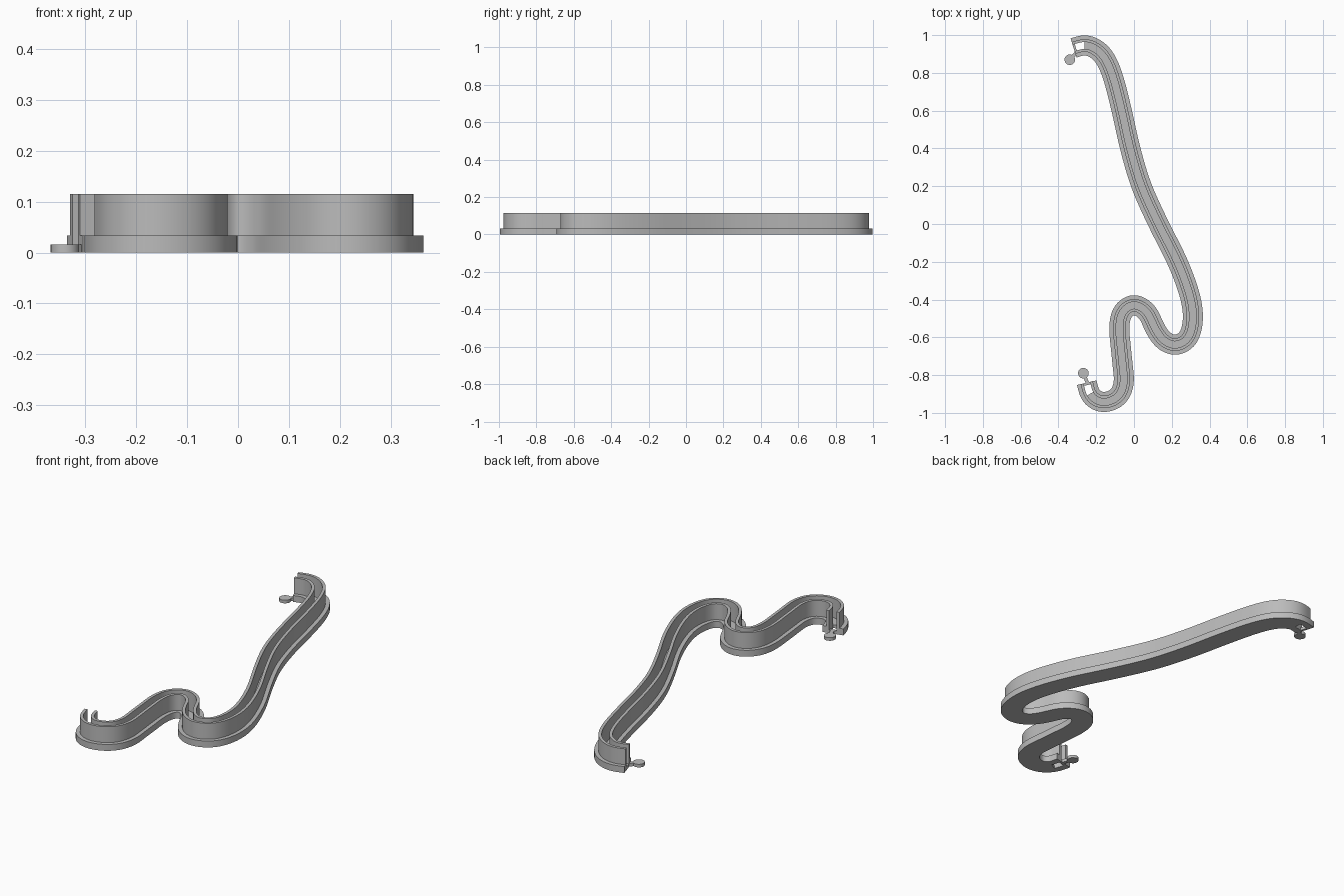
import bpy, bmesh, math
from mathutils import Vector

cube = bpy.data.objects.get("Cube")
if cube:
    bpy.data.objects.remove(cube)

GREY = (0.5, 0.5, 0.5, 1)
mat = bpy.data.materials.new("plain grey")
mat.use_nodes = True
mat.diffuse_color = GREY
mat.node_tree.nodes["Principled BSDF"].inputs["Base Color"].default_value = GREY

# Centreline of the winding channel, from the back end to the front end
PATH = [(-.32, .932), (-.25, .947), (-.17, .9), (-.115, .79), (-.065, .6),
        (-.02, .4), (.04, .2), (.13, 0), (.23, -.2), (.296, -.38), (.312, -.51),
        (.285, -.605), (.22, -.642), (.155, -.615), (.11, -.55), (.07, -.468), (0, -.426),
        (-.062, -.468), (-.078, -.55), (-.07, -.65), (-.06, -.75), (-.054, -.84),
        (-.085, -.915), (-.165, -.945), (-.228, -.91), (-.25, -.84)]
HALF, WALL, INNER = .053, .033, .018     # half widths: flange, wall, channel
TOP, LEDGE, FLOOR = .115, .033, .016     # heights


def spline(pts, steps=24):
    """Smooth curve through the points, resampled evenly by length."""
    p = [Vector(q) for q in pts]
    p = [2 * p[0] - p[1]] + p + [2 * p[-1] - p[-2]]
    raw = []
    for a, b, c, d in zip(p, p[1:], p[2:], p[3:]):
        for i in range(steps):
            t = i / steps
            raw.append(b + (c - a) * t / 2 + (a - 2.5 * b + 2 * c - d / 2) * t ** 2
                       + (1.5 * (b - c) + (d - a) / 2) * t ** 3)
    raw.append(p[-2])
    out, gap = [raw[0]], 0
    for a, b in zip(raw, raw[1:]):
        gap += (b - a).length
        if gap >= .01:
            out.append(b)
            gap = 0
    for _ in range(6):
        out = [out[0]] + [(a + 2 * b + c) / 4 for a, b, c in zip(out, out[1:], out[2:])] + [out[-1]]
    return out


def finish(bm, name, smooth=True):
    bmesh.ops.recalc_face_normals(bm, faces=bm.faces)
    mesh = bpy.data.meshes.new(name)
    bm.to_mesh(mesh)
    bm.free()
    mesh.materials.append(mat)
    obj = bpy.data.objects.new(name, mesh)
    bpy.context.collection.objects.link(obj)
    bpy.ops.object.select_all(action='DESELECT')
    obj.select_set(True)
    bpy.context.view_layer.objects.active = obj
    if smooth:
        bpy.ops.object.shade_smooth_by_angle(angle=math.radians(30))


line = spline(PATH)
last = len(line) - 1
sides = []
for i in range(last + 1):
    t = (line[min(i + 1, last)] - line[max(i - 1, 0)]).normalized()
    sides.append(Vector((-t.y, t.x)))


def sweep(name, profile, first, end):
    """Carry a closed (offset, height) profile along part of the centreline."""
    bm = bmesh.new()
    rings = []
    for i in range(first, end + 1):
        rings.append([bm.verts.new((*(line[i] + sides[i] * u), z)) for u, z in profile])
    n = len(profile)
    for a, b in zip(rings, rings[1:]):
        for k in range(n):
            bm.faces.new((a[k], a[(k + 1) % n], b[(k + 1) % n], b[k]))
    bm.faces.new(rings[0])
    bm.faces.new(rings[-1])
    finish(bm, name)


# Side walls with their outer ledges
rail = [(INNER, 0), (HALF, 0), (HALF, LEDGE), (WALL, LEDGE), (WALL, TOP), (INNER, TOP)]
for name, s in (("left_wall", 1), ("right_wall", -1)):
    sweep(name, [(s * u, z) for u, z in rail], 0, last)

# Channel floor, with a socket opening and a narrow crossbar at each end
slab = [(-INNER, 0), (INNER, 0), (INNER, FLOOR), (-INNER, FLOOR)]
sweep("channel_floor", slab, 5, last - 5)
sweep("back_crossbar", slab, 0, 1)
sweep("front_crossbar", slab, last - 1, last)


def connector(name, centre, root):
    """Flat round tab on a short neck."""
    c, r = Vector(centre), Vector(root)
    bm = bmesh.new()
    across = (r - c).normalized().orthogonal() * .009
    neck = [c + across, c - across, r - across, r + across]
    disc = [c + .028 * Vector((math.cos(a), math.sin(a)))
            for a in (math.tau * k / 32 for k in range(32))]
    for outline in (neck, disc):
        face = bm.faces.new([bm.verts.new((p.x, p.y, 0)) for p in outline])
        ext = bmesh.ops.extrude_face_region(bm, geom=[face])
        verts = [v for v in ext["geom"] if isinstance(v, bmesh.types.BMVert)]
        bmesh.ops.translate(bm, vec=(0, 0, FLOOR), verts=verts)
    finish(bm, name)


connector("back_connector", (-.34, .87), (-.302, .91))
connector("front_connector", (-.268, -.79), (-.245, -.845))
